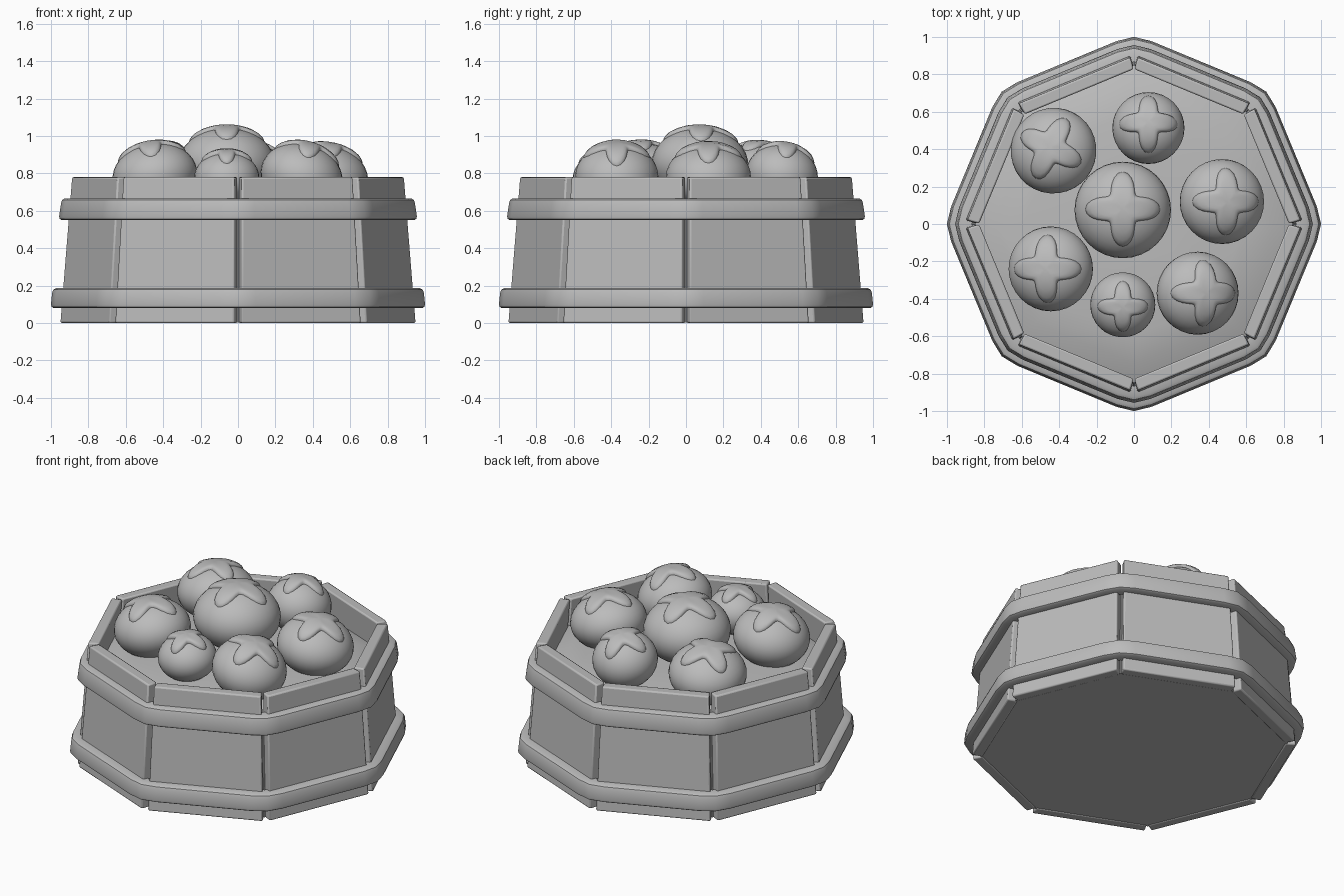
import bpy
import bmesh
from math import sin, cos, tan, pi, radians, sqrt
from mathutils import Matrix, Vector

if "Cube" in bpy.data.objects:
    bpy.data.objects.remove(bpy.data.objects["Cube"], do_unlink=True)

grey = bpy.data.materials.new("plain_grey")
grey.use_nodes = True
grey.diffuse_color = (0.5, 0.5, 0.5, 1)
grey.node_tree.nodes["Principled BSDF"].inputs["Base Color"].default_value = (0.5, 0.5, 0.5, 1)

SIDES = 8
HALF = pi / SIDES


def finish(name, bm, smooth_angle, bevel=0):
    """Turn a bmesh into a shaded object."""
    bmesh.ops.recalc_face_normals(bm, faces=bm.faces)
    mesh = bpy.data.meshes.new(name)
    bm.to_mesh(mesh)
    bm.free()
    mesh.materials.append(grey)
    obj = bpy.data.objects.new(name, mesh)
    bpy.context.collection.objects.link(obj)
    if bevel:
        mod = obj.modifiers.new("soft_edges", "BEVEL")
        mod.width, mod.segments = bevel, 2
    bpy.ops.object.select_all(action="DESELECT")
    obj.select_set(True)
    bpy.context.view_layer.objects.active = obj
    bpy.ops.object.shade_smooth_by_angle(angle=radians(smooth_angle))
    return obj


def loft(bm, rings, closed=False):
    """Join rings of points with quads."""
    loops = [[bm.verts.new(p) for p in ring] for ring in rings]
    pairs = list(zip(loops, loops[1:]))
    if closed:
        pairs.append((loops[-1], loops[0]))
    for a, b in pairs:
        for i in range(len(a)):
            j = (i + 1) % len(a)
            bm.faces.new((a[i], a[j], b[j], b[i]))
    return loops


def octagon(apothem, z):
    r = apothem / cos(HALF)
    return [(r * cos(2 * HALF * k), r * sin(2 * HALF * k), z) for k in range(SIDES)]


def soft_octagon(apothem, z):
    """Octagon whose corners are rounded by three points."""
    corners = [Vector(p) for p in octagon(apothem, z)]
    points = []
    for k, corner in enumerate(corners):
        before, after = corners[k - 1], corners[(k + 1) % SIDES]
        a, b = corner.lerp(before, 0.13), corner.lerp(after, 0.13)
        points += [a, corner.lerp((a + b) / 2, 0.42), b]
    return points


# Leaning wall planks
def plank(index):
    bm = bmesh.new()
    rings = []
    for outer, z in ((0.888, 0), (0.83, 0.78)):
        inner = outer - 0.065
        wide, narrow = outer * tan(HALF) - 0.022, inner * tan(HALF) - 0.002
        rings.append([(outer, -wide, z), (outer, wide, z), (inner, narrow, z), (inner, -narrow, z)])
    for loop in loft(bm, rings):
        bm.faces.new(loop)
    bm.transform(Matrix.Rotation(HALF * (2 * index + 1), 4, "Z"))
    finish(f"wall_plank_{index + 1}", bm, 30, bevel=0.009)


for i in range(SIDES):
    plank(i)


# Hoops around the planks
def hoop(name, apothem, low, high, lean):
    top = apothem - lean
    section = [(apothem - 0.075, low), (apothem - 0.014, low), (apothem - 0.003, low + 0.007),
               (apothem, low + 0.02), (top, high - 0.025), (top - 0.006, high - 0.008),
               (top - 0.02, high), (top - 0.075, high)]
    bm = bmesh.new()
    loft(bm, [soft_octagon(a, z) for a, z in section], closed=True)
    finish(name, bm, 40)


hoop("lower_hoop", 0.939, 0.08, 0.187, 0.006)
hoop("upper_hoop", 0.898, 0.55, 0.667, 0.01)

# Filled core: flat base and gently domed floor
bm = bmesh.new()
core = loft(bm, [octagon(a, z) for a, z in
                 ((0.835, 0.004), (0.785, 0.6), (0.69, 0.64), (0.55, 0.662), (0.25, 0.672))])
bm.faces.new(core[0])
bm.faces.new(core[-1])
finish("tub_core", bm, 35)


# Fruit with a four-lobed leaf cap draped over the top
def fruit(name, place, radius, height, lobe, tilt, toward, spin=0):
    axis = Vector((-sin(radians(toward)), cos(radians(toward)), 0))
    pose = (Matrix.Translation(place) @ Matrix.Rotation(radians(tilt), 4, axis)
            @ Matrix.Rotation(radians(spin), 4, "Z"))

    bm = bmesh.new()
    bmesh.ops.create_uvsphere(bm, u_segments=32, v_segments=18, radius=1)
    bm.transform(pose @ Matrix.Diagonal((radius, radius, height, 1)))
    finish(name, bm, 60)

    bm = bmesh.new()
    steps = 48
    rings = []
    for part, lift in ((0.15, 0.017), (0.4, 0.018), (0.65, 0.019), (0.85, 0.018),
                       (0.95, 0.013), (1, 0.004), (0.99, -0.01)):
        ring = []
        for k in range(steps):
            t = 2 * pi * k / steps
            r = part * lobe * (0.75 + 0.25 * cos(4 * t))
            ring.append((r * cos(t), r * sin(t), height * sqrt(1 - (r / radius) ** 2) + lift))
        rings.append(ring)
    bm.faces.new(loft(bm, rings)[0])
    bm.transform(pose)
    finish(name + "_leaf_cap", bm, 60)


fruit("centre_fruit", (-0.06, 0.075, 0.85), 0.258, 0.195, 0.2, 2, 90)
fruit("left_fruit", (0.47, 0.12, 0.785), 0.227, 0.168, 0.18, 10, 0)
fruit("front_left_fruit", (0.34, -0.37, 0.785), 0.222, 0.175, 0.178, 15, 0)
fruit("front_right_fruit", (-0.445, -0.24, 0.79), 0.227, 0.172, 0.183, 9, 180)
fruit("front_small_fruit", (-0.06, -0.432, 0.778), 0.174, 0.138, 0.136, 5, 270)
fruit("back_fruit", (0.077, 0.513, 0.79), 0.193, 0.165, 0.157, 11, 90)
fruit("back_right_fruit", (-0.43, 0.392, 0.79), 0.23, 0.17, 0.18, 9, 140, -27)
